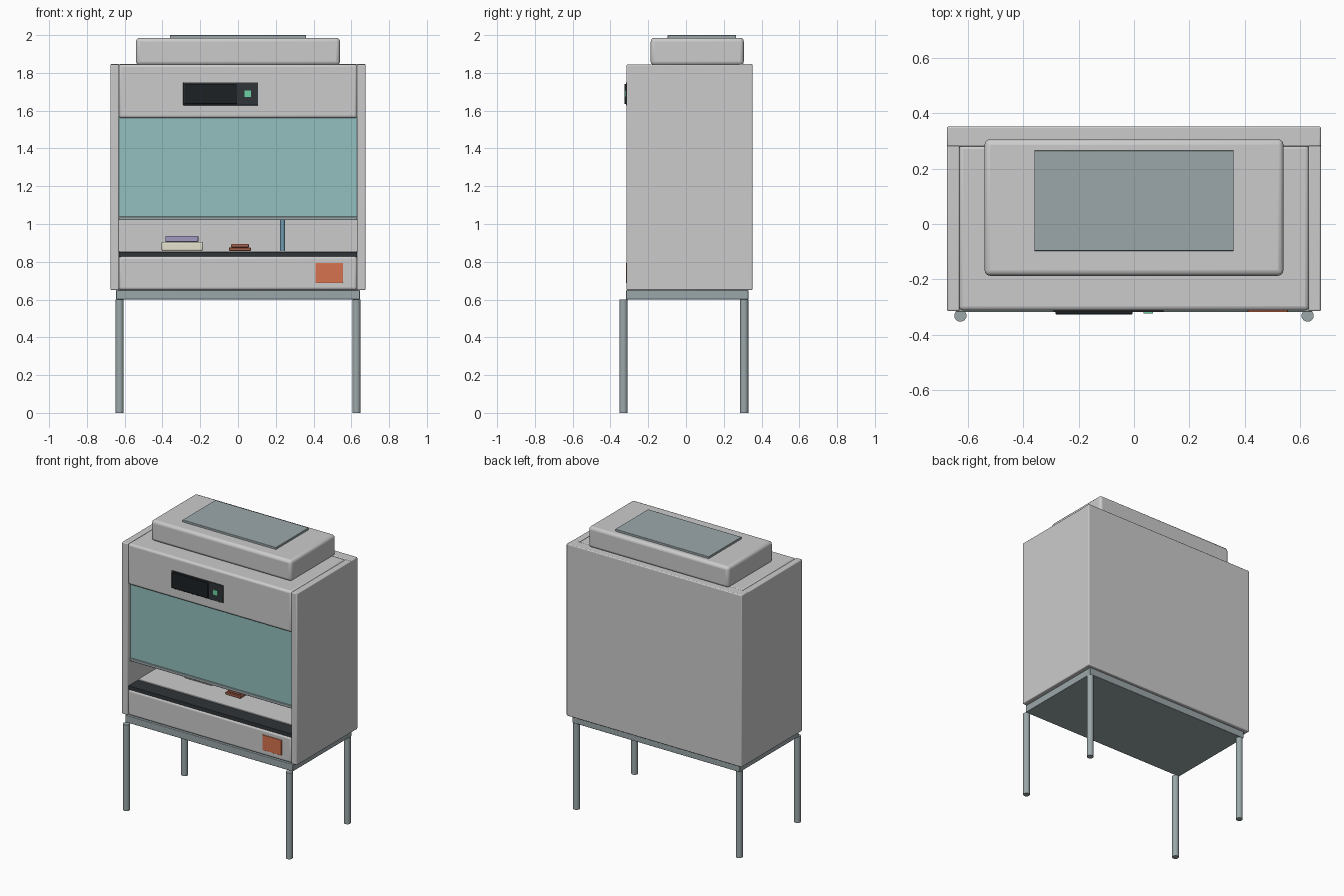
import bpy

if "Cube" in bpy.data.objects:
    bpy.data.objects.remove(bpy.data.objects["Cube"])


def material(name, rgb):
    m = bpy.data.materials.new(name)
    m.diffuse_color = (*rgb, 1)
    m.use_nodes = True
    m.node_tree.nodes["Principled BSDF"].inputs["Base Color"].default_value = m.diffuse_color
    return m


STEEL = material("steel", (0.33, 0.39, 0.40))
GLASS = material("glass", (0.29, 0.53, 0.52))
BLACK = material("black", (0.03, 0.035, 0.04))
SCREEN = material("screen", (0.012, 0.015, 0.018))
GREEN = material("green", (0.15, 0.65, 0.35))
RED = material("red", (0.68, 0.17, 0.08))
BROWN = material("brown", (0.38, 0.12, 0.07))
CREAM = material("cream", (0.8, 0.76, 0.62))
PURPLE = material("purple", (0.36, 0.32, 0.52))
BLUE = material("blue", (0.16, 0.32, 0.42))


def finish(obj, name, mat, bevel):
    obj.name = name
    if mat:
        obj.data.materials.append(mat)
    if bevel:
        mod = obj.modifiers.new("Bevel", 'BEVEL')
        mod.width = bevel
        mod.segments = 3
        mod.limit_method = 'ANGLE'
    bpy.ops.object.shade_smooth_by_angle()
    return obj


def box(name, x, y, z, mat=None, bevel=0.0):
    """Box from (min, max) ranges on each axis."""
    bpy.ops.mesh.primitive_cube_add(size=1, location=[sum(r) / 2 for r in (x, y, z)])
    obj = bpy.context.object
    obj.scale = [r[1] - r[0] for r in (x, y, z)]
    bpy.ops.object.transform_apply(location=False, rotation=False, scale=True)
    return finish(obj, name, mat, bevel)


def rod(name, x, y, z, radius, mat=None, bevel=0.0):
    bpy.ops.mesh.primitive_cylinder_add(vertices=24, radius=radius, depth=z[1] - z[0],
                                        location=(x, y, sum(z) / 2))
    return finish(bpy.context.object, name, mat, bevel)


# stand: base tray and four round legs
box("stand_frame", (-0.645, 0.645), (-0.318, 0.33), (0.60, 0.65), STEEL, 0.004)
for side, x in (("left", -0.627), ("right", 0.627)):
    for end, y in (("front", -0.331), ("back", 0.308)):
        rod(f"{end}_{side}_leg", x, y, (0, 0.60), 0.022, STEEL)

# cabinet shell
for side, x in (("left", (-0.675, -0.63)), ("right", (0.63, 0.675))):
    box(f"{side}_side_panel", x, (-0.315, 0.32), (0.65, 1.845), None, 0.006)
box("back_panel", (-0.675, 0.675), (0.28, 0.352), (0.65, 1.847), None, 0.006)
box("upper_housing", (-0.632, 0.632), (-0.312, 0.285), (1.56, 1.845), None, 0.015)
box("lower_housing", (-0.632, 0.632), (-0.312, 0.285), (0.65, 0.83), None, 0.015)

# work area
box("work_surface", (-0.63, 0.63), (-0.20, 0.28), (0.82, 0.858), None, 0.003)
box("air_grille", (-0.63, 0.63), (-0.305, -0.20), (0.825, 0.852), BLACK)
box("sash_glass", (-0.63, 0.63), (-0.284, -0.272), (1.03, 1.565), GLASS)
box("sash_handle", (-0.63, 0.63), (-0.292, -0.264), (1.02, 1.04), STEEL, 0.004)

# items on the work surface
box("tray", (-0.405, -0.185), (-0.02, 0.14), (0.858, 0.905), CREAM, 0.008)
box("tray_lid", (-0.385, -0.21), (0.0, 0.12), (0.905, 0.937), PURPLE, 0.004)
box("dish_base", (-0.048, 0.068), (-0.07, 0.03), (0.858, 0.876), BROWN, 0.004)
box("dish_lid", (-0.037, 0.058), (-0.06, 0.02), (0.876, 0.894), BROWN, 0.004)
rod("support_rod", 0.236, 0.10, (0.858, 1.12), 0.014, BLUE)

# control panel and outlet cover
box("control_panel", (-0.29, 0.107), (-0.318, -0.30), (1.628, 1.75), BLACK, 0.002)
box("display_screen", (-0.283, -0.005), (-0.326, -0.31), (1.636, 1.742), SCREEN, 0.002)
box("power_button", (0.034, 0.068), (-0.323, -0.31), (1.672, 1.706), GREEN)
box("outlet_cover", (0.41, 0.556), (-0.318, -0.30), (0.688, 0.794), RED, 0.002)

# exhaust filter box
box("filter_box", (-0.54, 0.54), (-0.187, 0.306), (1.84, 1.986), None, 0.02)
box("filter_plate", (-0.36, 0.36), (-0.097, 0.265), (1.98, 2.0), STEEL, 0.003)
